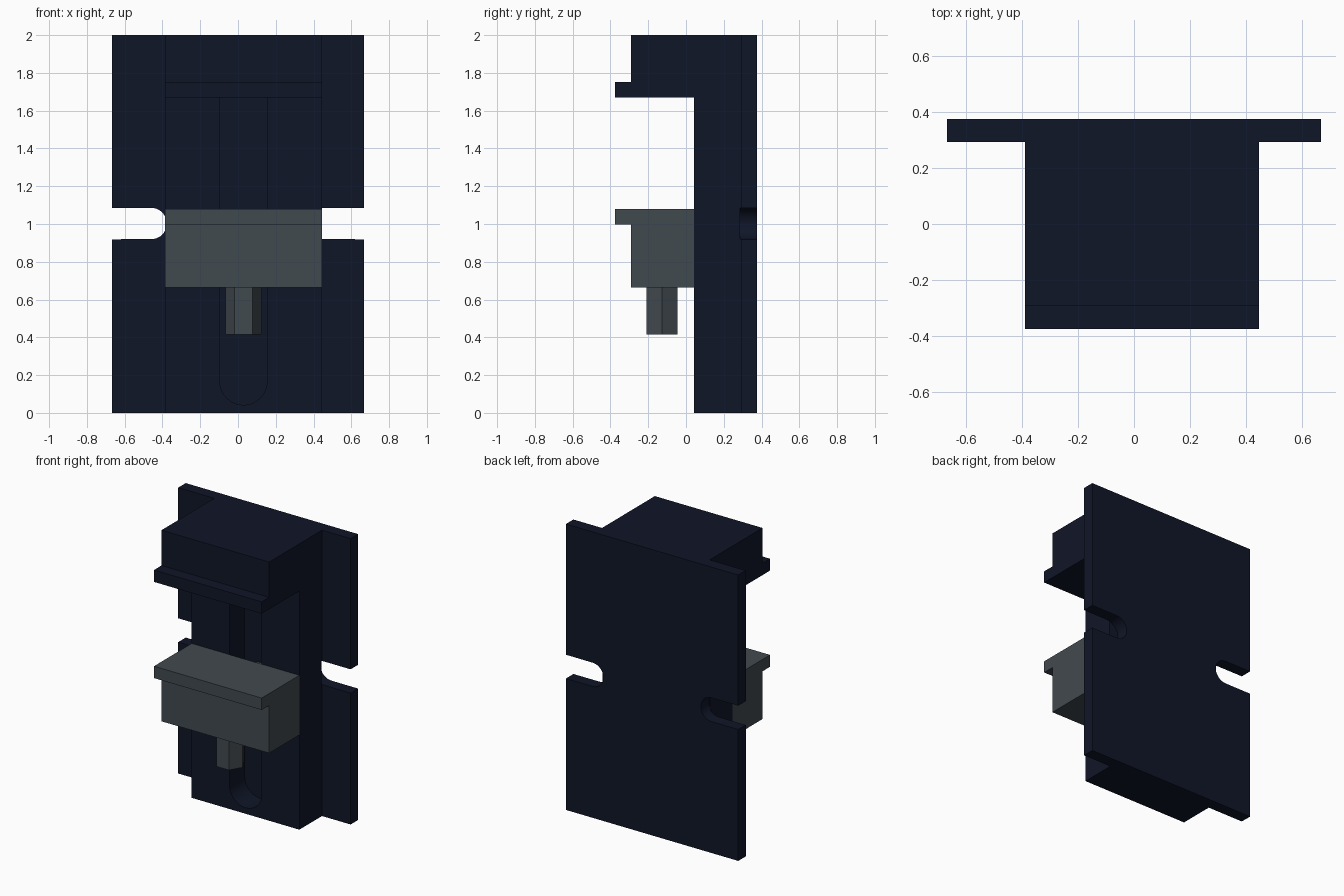
import bpy, bmesh
from math import pi, sin, cos, radians
from mathutils import Vector

if "Cube" in bpy.data.objects:
    bpy.data.objects.remove(bpy.data.objects["Cube"])

CX = 0.029                      # housing centre line, slightly off the plate centre
X0, X1 = CX - 0.4167, CX + 0.4167


def material(name, rgb):
    m = bpy.data.materials.new(name)
    m.diffuse_color = (*rgb, 1)
    m.use_nodes = True
    m.node_tree.nodes["Principled BSDF"].inputs["Base Color"].default_value = m.diffuse_color
    return m


navy = material("navy", (0.005, 0.0078, 0.021))
grey = material("grey", (0.053, 0.067, 0.077))


def prism(name, points, offset, mat):
    """Extrude a closed outline along an offset vector."""
    bm = bmesh.new()
    face = bm.faces.new([bm.verts.new(p) for p in points])
    ext = bmesh.ops.extrude_face_region(bm, geom=[face])
    moved = [g for g in ext["geom"] if isinstance(g, bmesh.types.BMVert)]
    bmesh.ops.translate(bm, vec=Vector(offset), verts=moved)
    bmesh.ops.recalc_face_normals(bm, faces=bm.faces)
    me = bpy.data.meshes.new(name)
    bm.to_mesh(me)
    bm.free()
    ob = bpy.data.objects.new(name, me)
    me.materials.append(mat)
    bpy.context.collection.objects.link(ob)
    return ob


def side_profile(name, yz, x0, x1, mat):
    return prism(name, [(x0, y, z) for y, z in yz], (x1 - x0, 0, 0), mat)


def arc(cx, cz, r, a0, a1, n=20):
    return [(cx + r * cos(a0 + (a1 - a0) * i / n),
             cz + r * sin(a0 + (a1 - a0) * i / n)) for i in range(n + 1)]


def front_profile(name, xz, y0, y1, mat):
    return prism(name, [(x, y0, z) for x, z in xz], (0, y1 - y0, 0), mat)


def activate(ob):
    bpy.ops.object.select_all(action='DESELECT')
    ob.select_set(True)
    bpy.context.view_layer.objects.active = ob


def combine(target, other, operation):
    mod = target.modifiers.new(operation, 'BOOLEAN')
    mod.operation, mod.object, mod.solver = operation, other, 'EXACT'
    activate(target)
    bpy.ops.object.modifier_apply(modifier=mod.name)
    bpy.data.objects.remove(other)


def smooth(ob):
    activate(ob)
    bpy.ops.object.shade_smooth_by_angle(angle=radians(30))


# Housing: C-shaped body with fixed upper jaw, joined to the back plate
housing = side_profile("housing", [
    (0.33, 0), (0.042, 0), (0.042, 1.67), (-0.375, 1.67), (-0.375, 1.753),
    (-0.292, 1.753), (-0.292, 2), (0.33, 2)], X0, X1, navy)
plate = side_profile("back_plate", [
    (0.292, 0), (0.375, 0), (0.375, 2), (0.292, 2)], -0.667, 0.667, navy)
combine(housing, plate, 'UNION')

# Guide groove with a round lower end
groove = [(CX + 0.125, 1.67), (CX - 0.125, 1.67)] + arc(CX, 0.167, 0.125, pi, 2 * pi)
combine(housing, front_profile("groove_cutter", groove, -0.1, 0.21, navy), 'DIFFERENCE')

# Round-ended mounting slots on both sides
for s in (-1, 1):
    half = [(0.8, 0.919)] + arc(0.46, 1.0025, 0.083, 1.5 * pi, 0.5 * pi) + [(0.8, 1.086)]
    cutter = front_profile("slot_cutter", [(s * x, z) for x, z in half], 0.286, 0.5, navy)
    combine(housing, cutter, 'DIFFERENCE')
smooth(housing)

# Sliding lower jaw with a front lip
side_profile("sliding_jaw", [
    (0.042, 0.663), (0.042, 1.08), (-0.375, 1.08), (-0.375, 0.997),
    (-0.292, 0.997), (-0.292, 0.663)], X0, X1, grey)

# Guide peg riding in the groove
peg = front_profile("guide_peg", arc(CX, 0.87, 0.124, 0, 2 * pi, 40)[:-1], 0.042, 0.208, grey)
smooth(peg)

# Hexagonal clamping screw below the jaw
hexagon = arc(CX, -0.127, 0.096, 0, 2 * pi, 6)[:-1]
prism("clamp_screw", [(x, y, 0.414) for x, y in hexagon], (0, 0, 0.249), grey)
